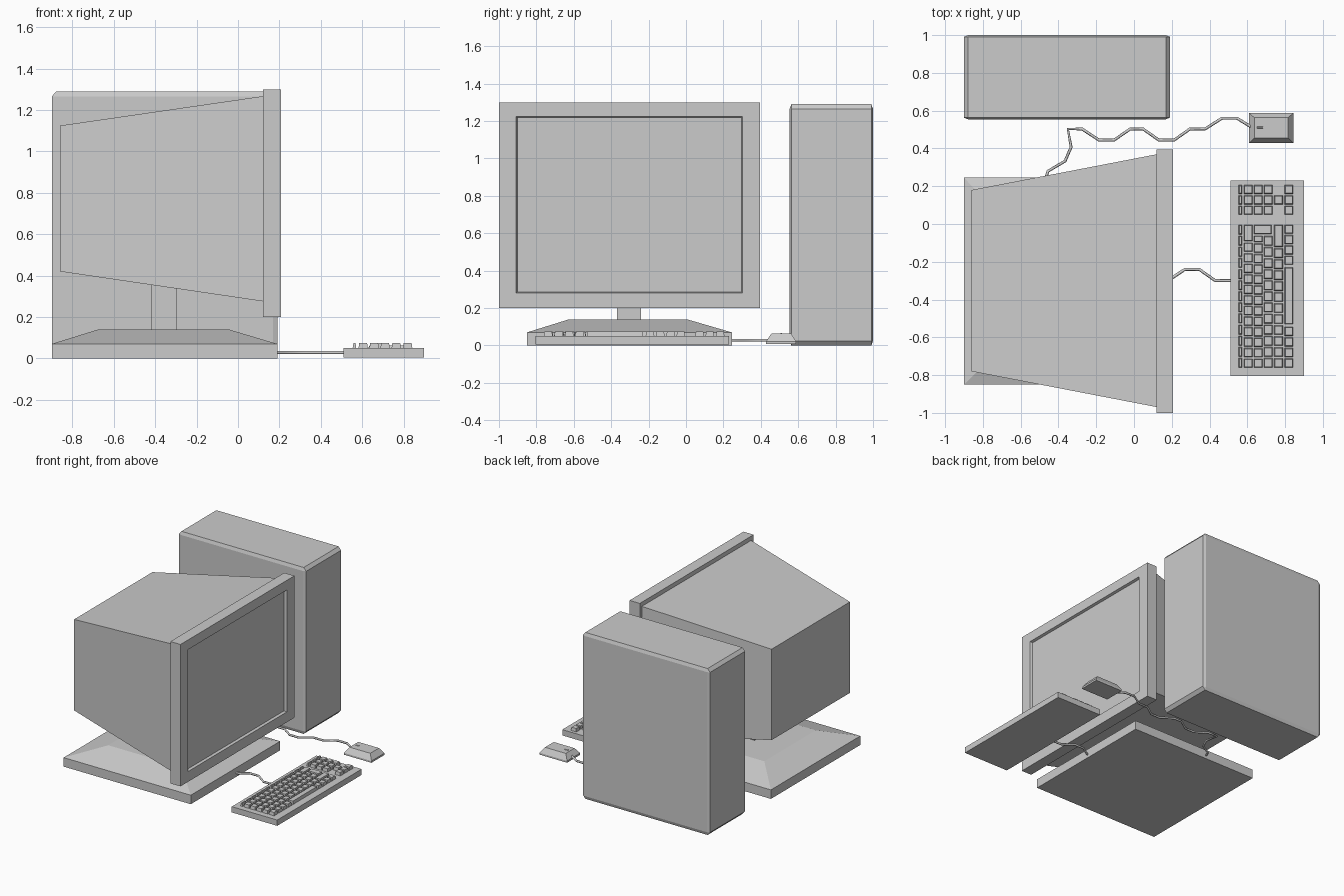
import bpy, bmesh
from mathutils import Vector

if "Cube" in bpy.data.objects:
    bpy.data.objects.remove(bpy.data.objects["Cube"], do_unlink=True)

GREY = (0.6, 0.6, 0.6, 1)
plastic = bpy.data.materials.new("light_grey_plastic")
plastic.use_nodes = True
plastic.diffuse_color = GREY
plastic.node_tree.nodes["Principled BSDF"].inputs["Base Color"].default_value = GREY


def finish(name, bm):
    bmesh.ops.recalc_face_normals(bm, faces=bm.faces)
    mesh = bpy.data.meshes.new(name)
    bm.to_mesh(mesh)
    bm.free()
    mesh.materials.append(plastic)
    obj = bpy.data.objects.new(name, mesh)
    bpy.context.collection.objects.link(obj)
    return obj


def add_loft(bm, axis, sections):
    """Join rectangles (position, a0, a1, b0, b1) along the x or z axis."""
    loops = []
    for p, a0, a1, b0, b1 in sections:
        corners = [(a0, b0), (a1, b0), (a1, b1), (a0, b1)]
        loops.append([bm.verts.new((p, a, b) if axis == "x" else (a, b, p))
                      for a, b in corners])
    for low, high in zip(loops, loops[1:]):
        for i in range(4):
            j = (i + 1) % 4
            bm.faces.new((low[i], low[j], high[j], high[i]))
    bm.faces.new(loops[0])
    bm.faces.new(loops[-1])


def loft(name, axis, *sections):
    bm = bmesh.new()
    add_loft(bm, axis, sections)
    return finish(name, bm)


def cable(name, points, z, radius=0.008):
    curve = bpy.data.curves.new(name, "CURVE")
    curve.dimensions = "3D"
    curve.bevel_depth = radius
    curve.bevel_resolution = 1
    curve.use_fill_caps = True
    spline = curve.splines.new("POLY")
    spline.points.add(len(points) - 1)
    for point, (x, y) in zip(spline.points, points):
        point.co = (x, y, z, 1)
    curve.materials.append(plastic)
    obj = bpy.data.objects.new(name, curve)
    bpy.context.collection.objects.link(obj)


# Computer tower: bevelled unit cube, then stretched
bm = bmesh.new()
bmesh.ops.create_cube(bm, size=1)
bmesh.ops.bevel(bm, geom=bm.edges[:], offset=0.019, segments=1, affect="EDGES")
bmesh.ops.scale(bm, vec=Vector((1.09, 0.445, 1.29)), verts=bm.verts)
bmesh.ops.translate(bm, vec=Vector((-0.355, 0.777, 0.645)), verts=bm.verts)
finish("tower", bm)

# Monitor: recessed screen in a bezel, tapered housing, neck and foot
bezel = (-1, 0.395, 0.2, 1.3)
loft("monitor_bezel", "x",
     (0.12, *bezel), (0.207, *bezel),
     (0.207, -0.908, 0.302, 0.28, 1.225), (0.188, -0.902, 0.296, 0.286, 1.219))
loft("monitor_housing", "x",
     (-0.86, -0.78, 0.18, 0.42, 1.125), (0.125, -0.97, 0.37, 0.275, 1.268))
loft("monitor_neck", "z",
     (0.13, -0.42, -0.295, -0.37, -0.24), (0.45, -0.42, -0.295, -0.37, -0.24))
foot = (-0.9, 0.19, -0.85, 0.245)
loft("monitor_foot", "z",
     (0, *foot), (0.07, *foot), (0.14, -0.675, -0.045, -0.625, 0.005))

# Keyboard tray
loft("keyboard_tray", "z",
     (0.005, 0.51, 0.9, -0.805, 0.23), (0.05, 0.51, 0.9, -0.805, 0.23))

# Keyboard keys
keys = bmesh.new()


def key(x0, x1, y0, y1, slope=0.004):
    add_loft(keys, "z", [(0.048, x0, x1, y0, y1),
                         (0.074, x0 + slope, x1 - slope, y0 + slope, y1 - slope)])


def key_row(x, start, end, count, width=0.046):
    step = (end - start) / count
    for i in range(count):
        y = start + i * step
        key(x - width / 2, x + width / 2, y + 0.004, y + step - 0.004)


ROWS = [0.605, 0.658, 0.711, 0.765, 0.82]
# function row
key_row(0.563, -0.765, 0.0, 13, 0.018)
key_row(0.563, 0.045, 0.21, 3, 0.018)
# typing rows, with the long keys at their ends
for x, split, count in zip(ROWS[:4], (-0.095, -0.1, -0.06, -0.125), (12, 12, 12, 11)):
    key_row(x, -0.765, split, count)
key_row(ROWS[0], -0.095, 0.0, 1)
key_row(ROWS[3], -0.125, 0.0, 1)
key_row(ROWS[1] + 0.024, -0.058, 0.0, 1, 0.094)
key_row(ROWS[1], -0.1, -0.058, 1)
# bottom row and space bar
key_row(ROWS[4], -0.765, -0.54, 4)
key_row(ROWS[4], -0.535, -0.225, 1)
key_row(ROWS[4], -0.22, 0.0, 4)
# side block and arrows
for x in ROWS[:3] + ROWS[4:]:
    key_row(x, 0.045, 0.21, 3)
key_row(ROWS[3], 0.1, 0.155, 1)
finish("keyboard_keys", keys)

# Mouse with a small raised wheel
loft("mouse_body", "z",
     (0.008, 0.608, 0.845, 0.428, 0.588), (0.022, 0.608, 0.845, 0.428, 0.588),
     (0.063, 0.637, 0.815, 0.456, 0.563))
loft("mouse_wheel", "z",
     (0.06, 0.65, 0.685, 0.505, 0.516), (0.067, 0.653, 0.682, 0.507, 0.514))

# Cables
cable("keyboard_cable",
      [(0.17, -0.3), (0.21, -0.28), (0.27, -0.24), (0.345, -0.24),
       (0.43, -0.3), (0.53, -0.3)], 0.028)
cable("mouse_cable",
      [(-0.475, 0.22), (-0.455, 0.28), (-0.365, 0.333), (-0.333, 0.407),
       (-0.35, 0.503), (-0.275, 0.503), (-0.185, 0.444), (-0.106, 0.444),
       (-0.02, 0.503), (0.048, 0.503), (0.132, 0.444), (0.212, 0.444),
       (0.296, 0.503), (0.376, 0.503), (0.466, 0.56), (0.545, 0.56),
       (0.63, 0.508)], 0.028)
